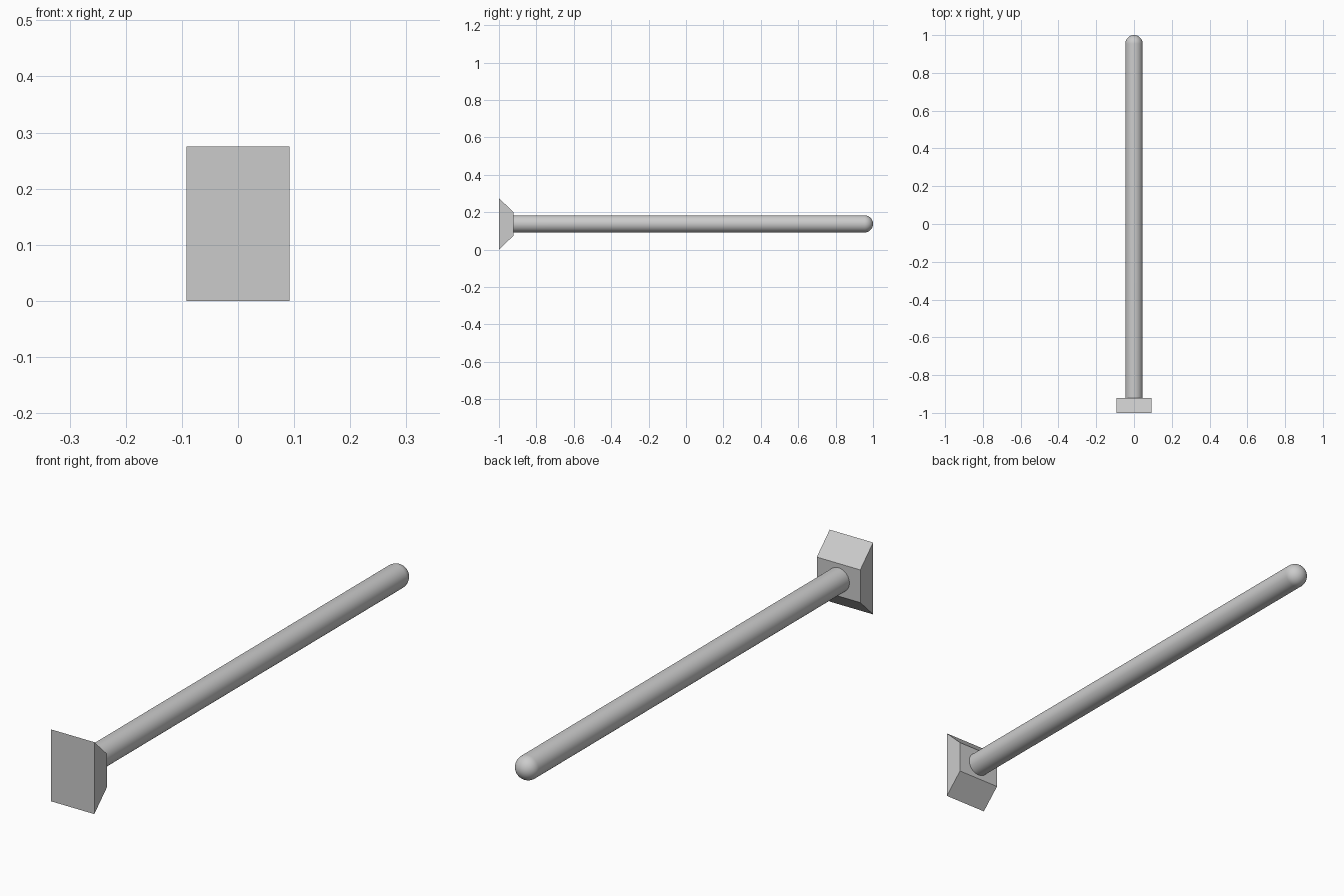
import bpy
import bmesh
import math

cube = bpy.data.objects.get("Cube")
if cube:
    bpy.data.objects.remove(cube, do_unlink=True)

MID_Z = 0.1375
PLATE_BACK = -0.922
RADIUS = 0.046
SEGMENTS = 48

grey = bpy.data.materials.new("plain grey")
grey.use_nodes = True
grey.diffuse_color = (0.6, 0.6, 0.6, 1)
grey.node_tree.nodes["Principled BSDF"].inputs["Base Color"].default_value = grey.diffuse_color


def finish(name, bm):
    bmesh.ops.recalc_face_normals(bm, faces=bm.faces)
    mesh = bpy.data.meshes.new(name)
    bm.to_mesh(mesh)
    bm.free()
    mesh.materials.append(grey)
    obj = bpy.data.objects.new(name, mesh)
    bpy.context.collection.objects.link(obj)
    return obj


# Wall plate: a trapezoid side profile extruded across x
half_width = 0.092
profile = [(-1, -MID_Z), (PLATE_BACK, -0.0625), (PLATE_BACK, 0.0625), (-1, MID_Z)]
bm = bmesh.new()
side = bm.faces.new([bm.verts.new((-half_width, y, MID_Z + z)) for y, z in profile])
extruded = bmesh.ops.extrude_face_region(bm, geom=[side])["geom"]
moved = [v for v in extruded if isinstance(v, bmesh.types.BMVert)]
bmesh.ops.translate(bm, verts=moved, vec=(2 * half_width, 0, 0))
finish("wall_plate", bm)

# Peg: a round rod with a domed tip, spun around the y axis
bm = bmesh.new()
dome_steps = 12
outline = [(0, PLATE_BACK), (RADIUS, PLATE_BACK)]
for i in range(dome_steps + 1):
    a = math.pi / 2 * i / dome_steps
    outline.append((RADIUS * math.cos(a), 1 - RADIUS + RADIUS * math.sin(a)))
points = [bm.verts.new((r, y, MID_Z)) for r, y in outline]
edges = [bm.edges.new(pair) for pair in zip(points, points[1:])]
bmesh.ops.spin(bm, geom=points + edges, cent=(0, 0, MID_Z), axis=(0, 1, 0),
               angle=math.tau, steps=SEGMENTS)
bmesh.ops.remove_doubles(bm, verts=bm.verts, dist=0.0001)
peg = finish("peg", bm)

bpy.ops.object.select_all(action="DESELECT")
peg.select_set(True)
bpy.context.view_layer.objects.active = peg
bpy.ops.object.shade_smooth_by_angle(angle=math.radians(35))
